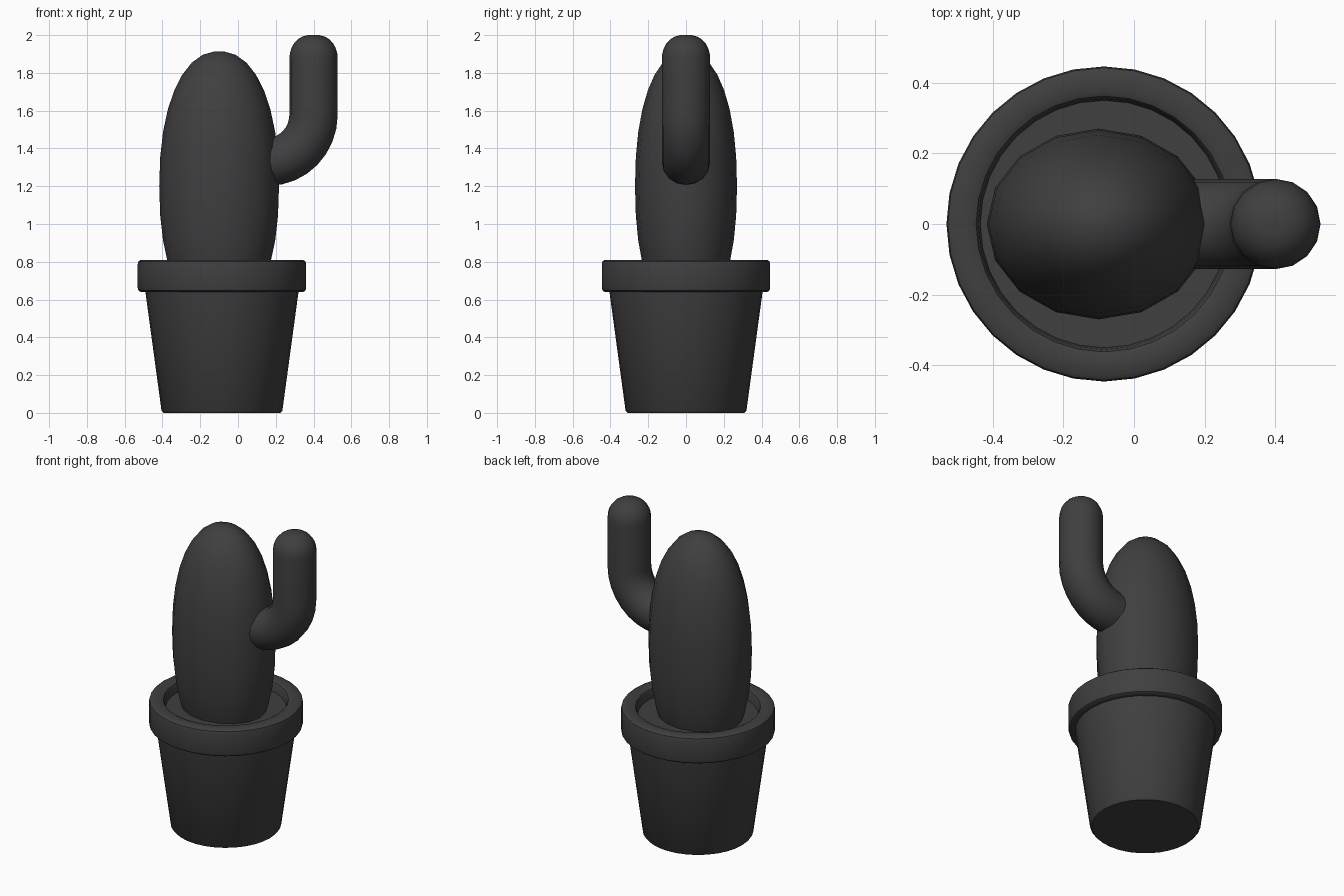
import bpy
import bmesh
from math import sin, cos, pi, radians

cube = bpy.data.objects.get("Cube")
if cube:
    bpy.data.objects.remove(cube)

charcoal = bpy.data.materials.new("charcoal")
charcoal.use_nodes = True
charcoal.diffuse_color = (0.05, 0.05, 0.05, 1)
charcoal.node_tree.nodes["Principled BSDF"].inputs["Base Color"].default_value = (0.05, 0.05, 0.05, 1)


def loft(name, rings, sharp=35):
    """Skin a list of equal point rings and close both ends."""
    bm = bmesh.new()
    loops = [[bm.verts.new(p) for p in ring] for ring in rings]
    count = len(loops[0])
    for low, high in zip(loops, loops[1:]):
        for i in range(count):
            j = (i + 1) % count
            bm.faces.new((low[i], low[j], high[j], high[i]))
    bm.faces.new(loops[0][::-1])
    bm.faces.new(loops[-1])
    bmesh.ops.recalc_face_normals(bm, faces=bm.faces[:])
    mesh = bpy.data.meshes.new(name)
    bm.to_mesh(mesh)
    bm.free()
    mesh.materials.append(charcoal)
    obj = bpy.data.objects.new(name, mesh)
    bpy.context.collection.objects.link(obj)
    bpy.ops.object.select_all(action='DESELECT')
    obj.select_set(True)
    bpy.context.view_layer.objects.active = obj
    bpy.ops.object.shade_smooth_by_angle(angle=radians(sharp))
    return obj


def ring(cx, z, rx, ry, sides):
    turn = 2 * pi / sides
    return [(cx + rx * cos(i * turn), ry * sin(i * turn), z) for i in range(sides)]


def turned(name, profile, cx, sides):
    return loft(name, [ring(cx, z, r, r, sides) for r, z in profile])


POT_X = -0.085

# Tapered pot body with a softened foot
turned("pot_body", [(0.31, 0), (0.32, 0.012), (0.408, 0.66)], POT_X, 32)

# Rounded rim, its inner wall and the soil
turned("pot_rim", [(0.40, 0.64), (0.43, 0.64), (0.442, 0.648), (0.446, 0.662),
                   (0.446, 0.788), (0.442, 0.802), (0.43, 0.81),
                   (0.375, 0.81), (0.362, 0.804), (0.355, 0.79), (0.35, 0.75)], POT_X, 32)

# Full, slightly flattened main stem
stem = []
STEPS = 16
for k in range(STEPS + 1):
    angle = -pi / 2 + pi * (k + 0.3) / (STEPS + 0.6)
    fullness = 2 / 2.2
    height = abs(sin(angle)) ** fullness * (1 if angle > 0 else -1)
    width = cos(angle) ** fullness
    stem.append(ring(-0.1, 1.2 + 0.715 * height, 0.317 * width, 0.27 * width, 16))
loft("cactus_stem", stem, 60)

# Side arm: short root, elbow, upright and domed tip
RADIUS = 0.128
path = [(0.08, 1.33, 0, 1)]
for k in range(9):
    a = pi / 2 * k / 8
    path.append((0.16 + 0.24 * sin(a), 1.58 - 0.25 * cos(a), a, 1))
for k in range(7):
    a = radians(80) * k / 6
    path.append((0.4, 1.875 + 0.125 * sin(a) / sin(radians(80)), pi / 2, cos(a) ** 0.8))
arm = []
for x, z, tilt, scale in path:
    r = RADIUS * scale
    arm.append([(x - r * cos(t) * sin(tilt), r * sin(t), z + r * cos(t) * cos(tilt))
                for t in [2 * pi * i / 16 for i in range(16)]])
loft("cactus_arm", arm, 60)
